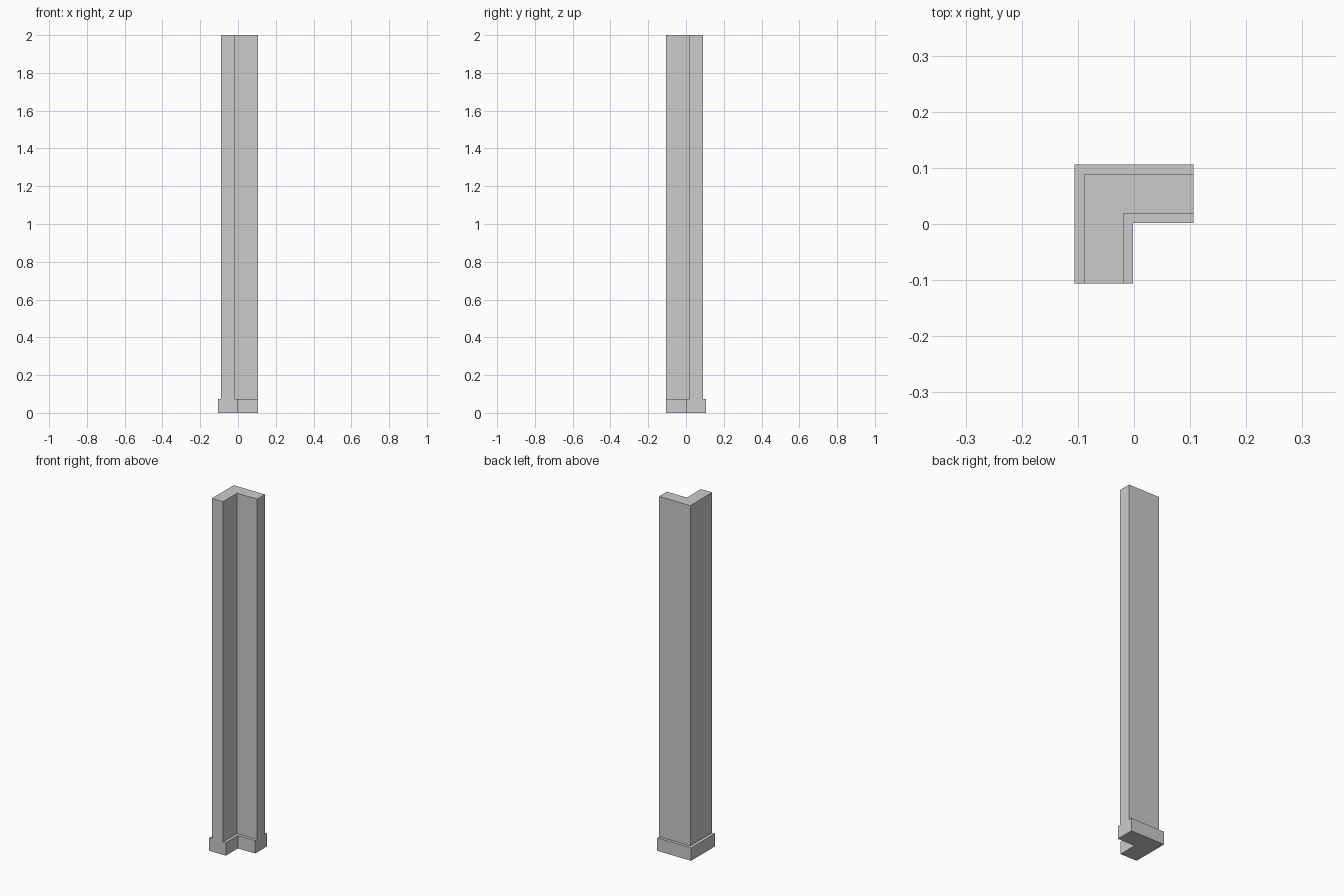
import bpy, bmesh

if "Cube" in bpy.data.objects:
    bpy.data.objects.remove(bpy.data.objects["Cube"])

END = 0.1063      # half size of the footprint
C = 0.0541        # distance of the wall centreline from the origin
BASE = END - C    # half thickness of the skirting
WALL = 0.035      # half thickness of the wall
STEP, TOP = 0.073, 2.0

# Cross-section: wall with a thicker skirting on both sides (offset, height)
half = [(BASE, 0), (BASE, STEP), (WALL, STEP), (WALL, TOP)]
profile = half + [(-d, z) for d, z in reversed(half)]

# Sweep the section along the L: front end, mitred corner, right end
bm = bmesh.new()
stations = [
    [bm.verts.new((-C - d, -END, z)) for d, z in profile],
    [bm.verts.new((-C - d, C + d, z)) for d, z in profile],
    [bm.verts.new((END, C + d, z)) for d, z in profile],
]
n = len(profile)
for a, b in zip(stations, stations[1:]):
    for i in range(n):
        j = (i + 1) % n
        bm.faces.new((a[i], a[j], b[j], b[i]))

# End caps
bm.faces.new(stations[0])
bm.faces.new(stations[-1])
bmesh.ops.recalc_face_normals(bm, faces=bm.faces)

mesh = bpy.data.meshes.new("wall_corner")
bm.to_mesh(mesh)
bm.free()
bpy.context.collection.objects.link(bpy.data.objects.new("wall_corner", mesh))
